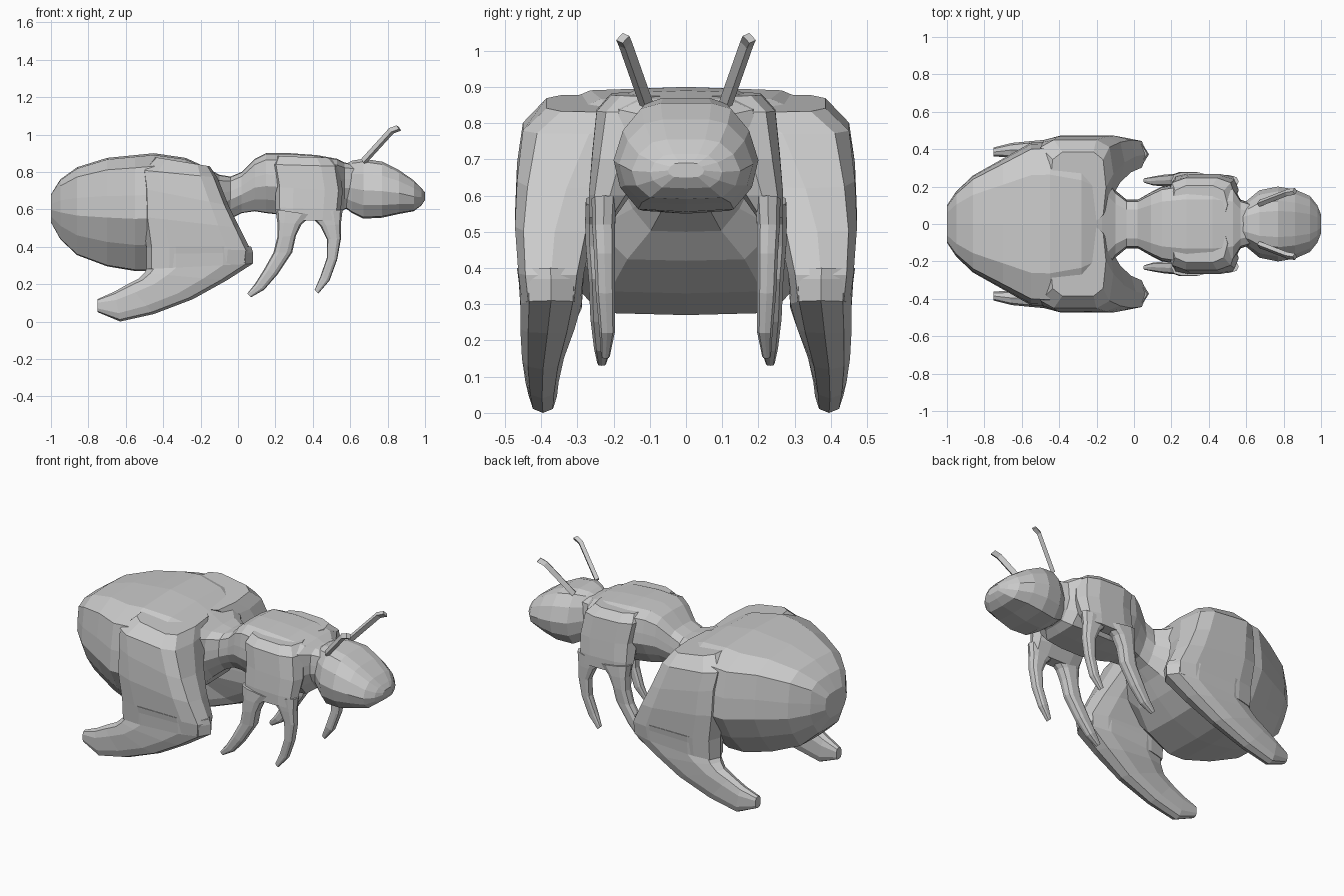
import bpy
import bmesh
from math import cos, sin, pi, copysign
from mathutils import Vector

default = bpy.data.objects.get("Cube")
if default:
    bpy.data.objects.remove(default, do_unlink=True)

# Half outlines as fractions of half width and half height, top to bottom
TORSO_OUTLINE = [(.6, .97), (.92, .78), (.98, .3), (1, -.1), (.82, -.55), (.54, -.98)]
HEAD_OUTLINE = [(.35, 1), (.62, .9), (.87, .5), (1, -.05), (.91, -.55), (.66, -.95)]


def soft(value, power):
    return copysign(abs(value) ** power, value)


def section(center, axis_u, axis_v, sides, power):
    """Closed rounded-box ring spanned by two half axes."""
    ring = []
    for i in range(sides):
        angle = 2 * pi * i / sides
        ring.append(center + axis_u * soft(cos(angle), power)
                    + axis_v * soft(sin(angle), power))
    return ring


def loft(name, rings):
    """Skin consecutive rings and cap both ends."""
    bm = bmesh.new()
    loops = [[bm.verts.new(p) for p in ring] for ring in rings]
    for a, b in zip(loops, loops[1:]):
        for i in range(len(a)):
            j = (i + 1) % len(a)
            bm.faces.new((a[i], a[j], b[j], b[i]))
    bm.faces.new(loops[0])
    bm.faces.new(list(reversed(loops[-1])))
    bmesh.ops.recalc_face_normals(bm, faces=bm.faces[:])
    mesh = bpy.data.meshes.new(name)
    bm.to_mesh(mesh)
    bm.free()
    obj = bpy.data.objects.new(name, mesh)
    bpy.context.collection.objects.link(obj)


def body_loft(name, stations, outline):
    """Stations along x: x, half width, bottom, top."""
    full = [(0, 1)] + outline + [(0, -1)] + [(-y, z) for y, z in reversed(outline)]
    rings = []
    for x, half, low, high in stations:
        mid, rise = (low + high) / 2, (high - low) / 2
        rings.append([Vector((x, half * y, mid + rise * z)) for y, z in full])
    loft(name, rings)


def limb_pair(name, stations, power=0.7, sides=10):
    """Stations: front x, z, back x, z, inner y, outer y; built on both sides."""
    for prefix, side in (("left_", 1), ("right_", -1)):
        rings = []
        for fx, fz, bx, bz, inner, outer in stations:
            center = Vector(((fx + bx) / 2, side * (inner + outer) / 2, (fz + bz) / 2))
            rings.append(section(center, Vector((fx - bx, 0, fz - bz)) / 2,
                                 Vector((0, (outer - inner) / 2, 0)), sides, power))
        loft(prefix + name, rings)


# Abdomen, waist and thorax in one skin
body_loft("torso", [
    (-1, .1, .53, .68),
    (-.95, .175, .44, .76),
    (-.86, .26, .355, .825),
    (-.7, .35, .295, .875),
    (-.55, .435, .27, .89),
    (-.45, .44, .27, .9),
    (-.28, .39, .33, .875),
    (-.17, .3, .42, .825),
    (-.1, .18, .5, .785),
    (-.04, .13, .55, .775),
    (.02, .13, .58, .8),
    (.09, .17, .59, .87),
    (.15, .2, .58, .9),
    (.28, .22, .565, .9),
    (.42, .22, .565, .89),
    (.53, .2, .57, .87),
    (.57, .13, .6, .85),
    (.63, .11, .62, .84),
], TORSO_OUTLINE)

# Head
body_loft("head", [
    (.57, .1, .61, .84),
    (.61, .13, .58, .86),
    (.67, .18, .55, .87),
    (.77, .2, .555, .855),
    (.86, .185, .575, .81),
    (.94, .15, .59, .755),
    (.98, .1, .62, .715),
    (1, .05, .65, .69),
], HEAD_OUTLINE)

# Broad thighs, blending into the top of the abdomen
limb_pair("thigh", [
    (-.15, .83, -.45, .88, 0, .39),
    (-.11, .77, -.52, .81, .08, .455),
    (-.05, .62, -.51, .71, .19, .47),
    (.01, .5, -.51, .56, .25, .475),
    (.07, .38, -.49, .4, .28, .465),
    (.06, .31, -.49, .28, .29, .455),
], .5)

# Tapering shins folded back under the thighs
limb_pair("shin", [
    (.07, .4, -.49, .4, .28, .47),
    (.08, .37, -.49, .36, .28, .465),
    (.08, .31, -.49, .28, .285, .46),
    (-.06, .22, -.5, .26, .305, .46),
    (-.24, .12, -.53, .23, .335, .455),
    (-.45, .04, -.59, .2, .35, .445),
    (-.63, 0, -.66, .16, .355, .435),
    (-.75, .05, -.75, .12, .36, .41),
])

# Shoulders, flush with the back, carrying the front two pairs of legs
limb_pair("shoulder", [
    (.5, .875, .2, .885, 0, .21),
    (.54, .83, .18, .84, .05, .25),
    (.56, .7, .2, .72, .1, .262),
    (.55, .6, .2, .61, .15, .27),
    (.54, .54, .21, .54, .195, .268),
], .65)

# Middle legs
limb_pair("middle_leg", [
    (.4, .57, .2, .6, .19, .278),
    (.34, .52, .21, .53, .195, .28),
    (.31, .46, .21, .45, .2, .278),
    (.29, .37, .19, .37, .2, .27),
    (.21, .25, .14, .28, .2, .265),
    (.14, .17, .09, .2, .205, .255),
    (.07, .13, .05, .15, .22, .245),
])

# Front legs
limb_pair("front_leg", [
    (.56, .6, .38, .57, .19, .262),
    (.55, .52, .44, .51, .195, .26),
    (.55, .44, .475, .44, .195, .255),
    (.53, .33, .475, .34, .195, .25),
    (.49, .22, .44, .24, .195, .24),
    (.43, .15, .41, .17, .21, .235),
])

# Antennae with a slightly bent tip
for name, side in (("left_antenna", 1), ("right_antenna", -1)):
    rings = []
    for x, y, z in ((.67, .11, .855), (.82, .168, 1.02), (.86, .175, 1.035)):
        rings.append(section(Vector((x, side * y, z)), Vector((.012, 0, -.014)),
                             Vector((0, side * .018, -.006)), 4, 1))
    loft(name, rings)
